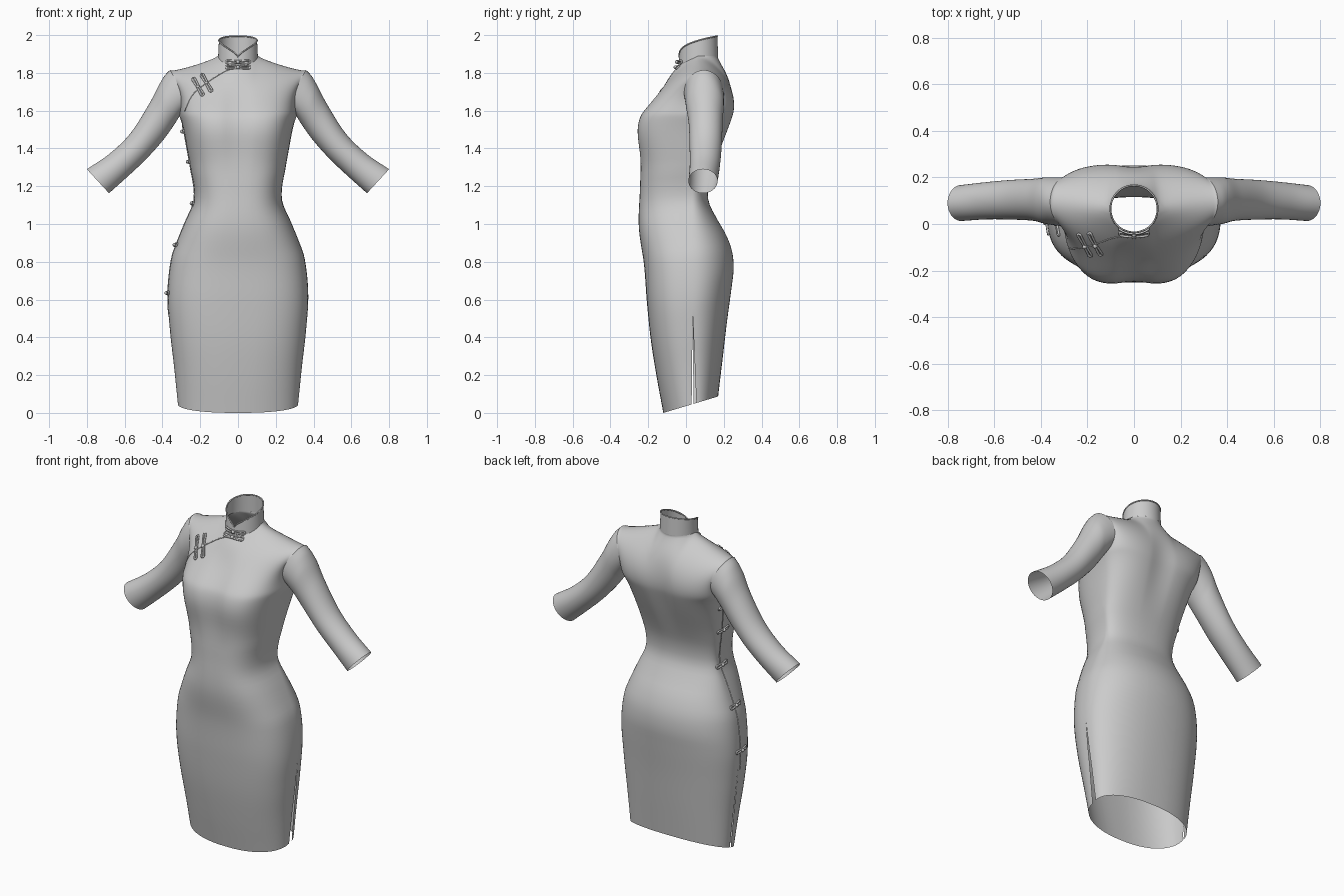
import bpy, bmesh
from math import sin, cos, pi, sqrt, exp
from mathutils import Vector
from mathutils.bvhtree import BVHTree

if "Cube" in bpy.data.objects:
    bpy.data.objects.remove(bpy.data.objects["Cube"])


def curve_at(tab, z):
    """Smooth (Hermite) interpolation of a table of (position, value) pairs."""
    if z <= tab[0][0]:
        return tab[0][1]
    if z >= tab[-1][0]:
        return tab[-1][1]
    slope = lambda k: ((tab[min(k + 1, len(tab) - 1)][1] - tab[max(k - 1, 0)][1]) /
                       (tab[min(k + 1, len(tab) - 1)][0] - tab[max(k - 1, 0)][0]))
    i = max(k for k in range(len(tab) - 1) if tab[k][0] <= z)
    (a, p), (b, q) = tab[i], tab[i + 1]
    h = b - a
    t = (z - a) / h
    return (p * (2*t**3 - 3*t*t + 1) + q * (3*t*t - 2*t**3)
            + h * slope(i) * (t**3 - 2*t*t + t) + h * slope(i + 1) * (t**3 - t*t))


# Dress profiles: half width, front line, back line, side seam, squareness
WIDTH = [(0, .318), (.2, .338), (.4, .36), (.6, .372), (.8, .352), (.9, .318), (1, .278),
         (1.1, .236), (1.18, .233), (1.3, .255), (1.4, .275), (1.5, .29), (1.57, .31)]
FRONT = [(0, -.12), (.2, -.155), (.4, -.185), (.6, -.205), (.8, -.22), (1, -.248), (1.2, -.243),
         (1.35, -.242), (1.43, -.257), (1.5, -.273), (1.57, -.25), (1.63, -.205), (1.7, -.147),
         (1.8, -.08), (1.84, -.045), (1.9, -.035)]
BACK = [(0, .17), (.2, .193), (.4, .215), (.6, .24), (.7, .25), (.8, .242), (.9, .21), (1, .16),
        (1.1, .118), (1.2, .12), (1.3, .15), (1.45, .212), (1.6, .26), (1.7, .256), (1.8, .218),
        (1.85, .185), (1.9, .17)]
SEAM = [(0, .03), (.6, .035), (1.1, .03), (1.35, .05), (1.57, .095)]
SQUARE = [(0, 2.3), (.6, 2.9), (1, 2.8), (1.3, 3.2), (1.5, 4), (1.7, 2.9)]
SQUARE_BACK = [(0, 2.3), (1.2, 2.4), (1.6, 3.2)]
SIDE_ROUND = [(0, .48), (.6, .39), (1.57, .41)]
DENT = [(0, 0), (1.25, 0), (1.5, .018), (1.68, .016), (1.8, 0)]
PIT, TIP, NECK_R, NECK_Y = 1.57, 1.815, .105, .065
HALF_STEPS = 20


def arm_w(t):
    return .31 + .05 * t - .03 * sin(pi * t)


def top_edge(x, side):
    """Shoulder line and neckline: y and z where a panel ends."""
    ax = abs(x)
    if ax < NECK_R - 1e-6:
        c = sqrt(1 - (ax / NECK_R)**2)
        return NECK_Y + side * NECK_R * c, 1.89 - (.05 * c if side < 0 else 0)
    k = max(0, (.36 - ax) / (.36 - NECK_R))
    return .095 - .03 * k, TIP + .075 * k**1.35


def panel_point(s, side, z=None, t=None, phi=0):
    prof = FRONT if side < 0 else BACK
    if t is None:
        x, edge = s * curve_at(WIDTH, z), curve_at(SEAM, z)
        e = curve_at(SIDE_ROUND, z) if side < 0 else .48
        if side > 0:                              # side slits open toward the hem
            edge += (.05 if s > 0 else .02) * max(0, .5 - z)
    else:
        x, edge = s * arm_w(t), .095 + side * .105 * sin(phi)
        e0 = .41 if side < 0 else .48
        e = e0 + (.83 - e0) * t
        ty, tz = top_edge(s * .36, side)
        z = PIT + (tz - PIT) * t
    p = curve_at(SQUARE if side < 0 else SQUARE_BACK, z)

    def depth(zz, ed, ee):
        return ed + (curve_at(prof, zz) - ed) * max(0, 1 - abs(s)**p)**ee
    y = depth(z, edge, e) - side * curve_at(DENT, z) * exp(-(x / .08)**2)
    if t is None:
        return Vector((x, y, z + .3 * (y + .12) * (1 - z / PIT)))
    y += (ty - depth(tz, .095, .83)) * (1 - sqrt(max(0, 1 - t**3)))
    return Vector((x, y, z))


def grid_into(bm, rows, closed=False):
    vs = [[bm.verts.new(p) for p in r] for r in rows]
    n = len(rows[0])
    for a, b in zip(vs, vs[1:]):
        for i in range(n if closed else n - 1):
            j = (i + 1) % n
            bm.faces.new((a[i], a[j], b[j], b[i]))


def finish(bm, name, relax_above=None):
    bmesh.ops.remove_doubles(bm, verts=bm.verts, dist=1e-4)
    bmesh.ops.recalc_face_normals(bm, faces=bm.faces)
    if relax_above:
        soft = [v for v in bm.verts if v.co.z > relax_above and not v.is_boundary]
        for _ in range(12):
            bmesh.ops.smooth_vert(bm, verts=soft, factor=.5, use_axis_x=True,
                                  use_axis_y=True, use_axis_z=True)
    for f in bm.faces:
        f.smooth = True
    me = bpy.data.meshes.new(name)
    bm.to_mesh(me)
    bm.free()
    ob = bpy.data.objects.new(name, me)
    bpy.context.collection.objects.link(ob)
    return ob


# Dress body: front and back panels welded at side seams and shoulders
k = NECK_R / .36
half = [k * sin(i / 8 * pi / 2) for i in range(9)]
half += [k + (1 - k) * sin(i / 16 * pi / 2) for i in range(1, 17)]
cols = [-s for s in half[:0:-1]] + half
bm = bmesh.new()
for side in (-1, 1):
    rows = [[panel_point(s, side, z=PIT * i / 48) for s in cols] for i in range(48)]
    for i in range(HALF_STEPS + 1):
        phi = pi * i / HALF_STEPS
        rows.append([panel_point(s, side, t=(1 - cos(phi)) / 2, phi=phi) for s in cols])
    grid_into(bm, rows)
body = finish(bm, "dress_body", 1.3)

# Sleeves: rings spanning inner and outer arm lines, starting at the armhole
OUTER = [(.36, TIP), (.412, 1.747), (.467, 1.642), (.568, 1.482), (.68, 1.372), (.80, 1.29)]
INNER = [(.31, 1.57), (.345, 1.515), (.40, 1.44), (.485, 1.345), (.58, 1.255), (.683, 1.163)]
Y_RAD = [.105, .1, .09, .085, .08, .077]
Y_MID = [.095, .1, .104, .104, .1, .09]
for sx, name in ((-1, "right_sleeve"), (1, "left_sleeve")):
    bm, rows = bmesh.new(), []
    at = lambda vals, u: curve_at(list(enumerate(vals)), u)
    for j in range(31):
        u = j / 6
        o = [at([p[c] for p in OUTER], u) for c in (0, 1)]
        n = [at([p[c] for p in INNER], u) for c in (0, 1)]
        bulge = .005 * max(0, 1 - u) * min(1, u * 2)      # soft shoulder cap
        ring = []
        for i in range(2 * HALF_STEPS):
            phi = pi * i / HALF_STEPS
            t = (1 - cos(phi)) / 2
            x = n[0] + (o[0] - n[0]) * t - .03 * sin(pi * t) * max(0, 1 - u) + bulge * t
            ring.append((sx * x, at(Y_MID, u) - at(Y_RAD, u) * sin(phi),
                         n[1] + (o[1] - n[1]) * t + bulge * t))
        rows.append(ring)
    grid_into(bm, rows, True)
    finish(bm, name)


# Standing collar with a V opening at the front
def collar_point(a, v):
    lo = 1.89 - .05 * max(0, cos(a))
    hi = 1.885 + .11 * abs(sin(a / 2))**.68
    r = NECK_R - .004 * v
    return Vector((r * sin(a), NECK_Y - r * cos(a), lo + (hi - lo) * v))


angles = [2 * pi * i / 64 for i in range(64)]
bm = bmesh.new()
grid_into(bm, [[collar_point(a, v / 5) for a in angles] for v in range(6)], True)
collar = finish(bm, "collar")


def tube(name, pts, radius, cyclic=False):
    cu = bpy.data.curves.new(name, 'CURVE')
    cu.dimensions = '3D'
    cu.bevel_depth, cu.bevel_resolution = radius, 2
    sp = cu.splines.new('POLY')
    sp.points.add(len(pts) - 1)
    for q, p in zip(sp.points, pts):
        q.co = (*p, 1)
    sp.use_cyclic_u = cyclic
    sp.use_smooth = True
    bpy.context.collection.objects.link(bpy.data.objects.new(name, cu))


tube("collar_piping", [collar_point(a, 1) for a in angles], .004, True)

# Surface lookup used to lay trim on the cloth
verts, polys = [], []
for ob in (body, collar):
    base = len(verts)
    verts += [v.co.copy() for v in ob.data.vertices]
    polys += [[base + i for i in p.vertices] for p in ob.data.polygons]
tree = BVHTree.FromPolygons(verts, polys)


def lay(p, ray, lift):
    hit = tree.ray_cast(p - ray * 1.0, ray)[0] or tree.find_nearest(p)[0]
    return hit - ray * lift


FROM_FRONT, FROM_SIDE = Vector((0, 1, 0)), Vector((1, 0, 0))

# Piping along the slanted chest opening and down the side
FLAP = [(0, 1.832), (.06, 1.812), (.12, 1.778), (.2, 1.722), (.25, 1.67), (.28, 1.6)]
pts = [lay(Vector((-.28 * i / 24, 0, curve_at(FLAP, .28 * i / 24))), FROM_FRONT, 0)
       for i in range(25)]
pts += [lay(Vector((-.3, curve_at(SEAM, z) - .02, z)), FROM_SIDE, 0)
        for z in [1.52 - .04 * i for i in range(26)]]
tube("opening_piping", pts, .003)


# Knotted frog fasteners: a narrow cord loop with a knot in the middle
def frog(name, centre, along, ray, length):
    c, d = Vector(centre), Vector(along).normalized()
    w = d.cross(ray)
    loop = []
    for i in range(28):
        a = 2 * pi * i / 28
        bow = .005 + .003 * abs(cos(a))
        loop.append(lay(c + d * cos(a) * length / 2 + w * (bow if sin(a) >= 0 else -bow)
                        * min(1, abs(sin(a)) * 3), ray, .004))
    tube(name + "_cord", loop, .005, True)
    bm = bmesh.new()
    bmesh.ops.create_uvsphere(bm, u_segments=12, v_segments=8, radius=.01)
    bmesh.ops.translate(bm, verts=bm.verts, vec=lay(c, ray, .009))
    finish(bm, name + "_knot")


for i, z in enumerate((1.858, 1.83)):
    frog(f"collar_frog_{i}", (0, 0, z), (1, 0, 0), FROM_FRONT, .125)
for i, (x, z) in enumerate(((-.212, 1.727), (-.167, 1.748))):
    frog(f"chest_frog_{i}", (x, 0, z), (.5, 0, -.87), FROM_FRONT, .105)
for i, z in enumerate((1.49, 1.33, 1.11, .89, .635)):
    frog(f"side_frog_{i}", (-.3, curve_at(SEAM, z) - .03, z), (0, 1, 0), FROM_SIDE, .1)
